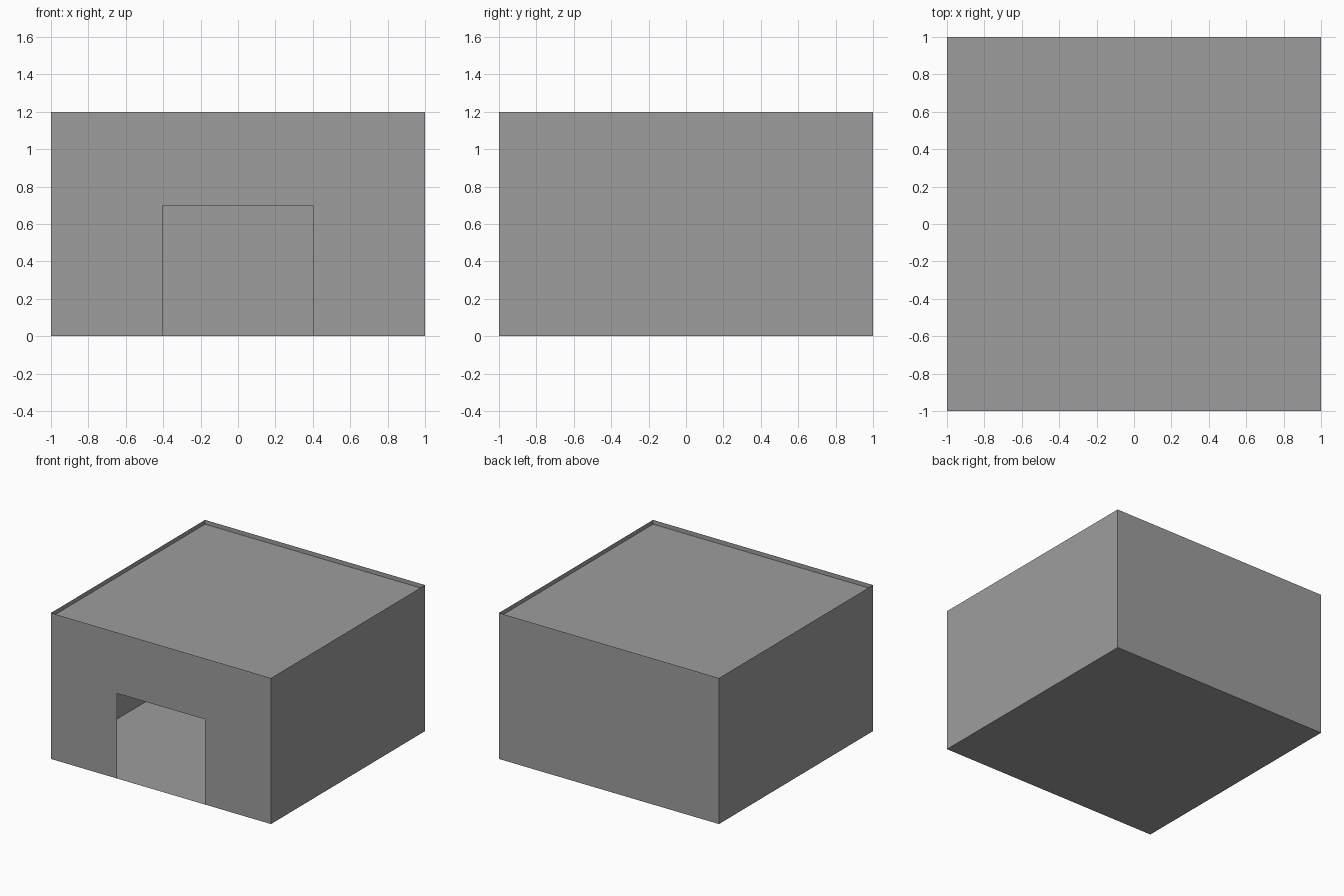
import bpy
from mathutils import Matrix, Vector
from math import pi

cube = bpy.data.objects.get("Cube")
if cube:
    bpy.data.objects.remove(cube, do_unlink=True)

HALF = 1.0        # half the width and depth
HEIGHT = 1.2      # top of the walls
ROOF = 1.165      # recessed roof deck
DOOR_HALF, DOOR_TOP = 0.4, 0.7

grey = bpy.data.materials.new("plain grey")
grey.use_nodes = True
colour = (0.34, 0.34, 0.34, 1)
grey.diffuse_color = colour
grey.node_tree.nodes["Principled BSDF"].inputs["Base Color"].default_value = colour


def sheet(name, outline, place):
    """One flat sheet from a 2D outline, placed by a matrix."""
    mesh = bpy.data.meshes.new(name)
    points = [place @ Vector((u, v, 0)) for u, v in outline]
    mesh.from_pydata(points, [], [range(len(points))])
    mesh.materials.append(grey)
    obj = bpy.data.objects.new(name, mesh)
    bpy.context.collection.objects.link(obj)


def wall_place(turn):
    """Stand a sheet upright on the front edge, then turn it about z."""
    return (Matrix.Rotation(turn, 4, "Z") @ Matrix.Translation((0, -HALF, 0))
            @ Matrix.Rotation(pi / 2, 4, "X"))


# Floor and recessed roof
square = [(-HALF, -HALF), (HALF, -HALF), (HALF, HALF), (-HALF, HALF)]
sheet("floor", square[::-1], Matrix.Identity(4))
sheet("roof", square, Matrix.Translation((0, 0, ROOF)))

# Three plain walls
plain = [(-HALF, 0), (HALF, 0), (HALF, HEIGHT), (-HALF, HEIGHT)]
for name, turn in (("left_wall", pi / 2), ("back_wall", pi), ("right_wall", -pi / 2)):
    sheet(name, plain, wall_place(turn))

# Front wall with an open doorway
doorway = [(-HALF, 0), (-DOOR_HALF, 0), (-DOOR_HALF, DOOR_TOP), (DOOR_HALF, DOOR_TOP),
           (DOOR_HALF, 0), (HALF, 0), (HALF, HEIGHT), (-HALF, HEIGHT)]
sheet("front_wall", doorway, wall_place(0))
